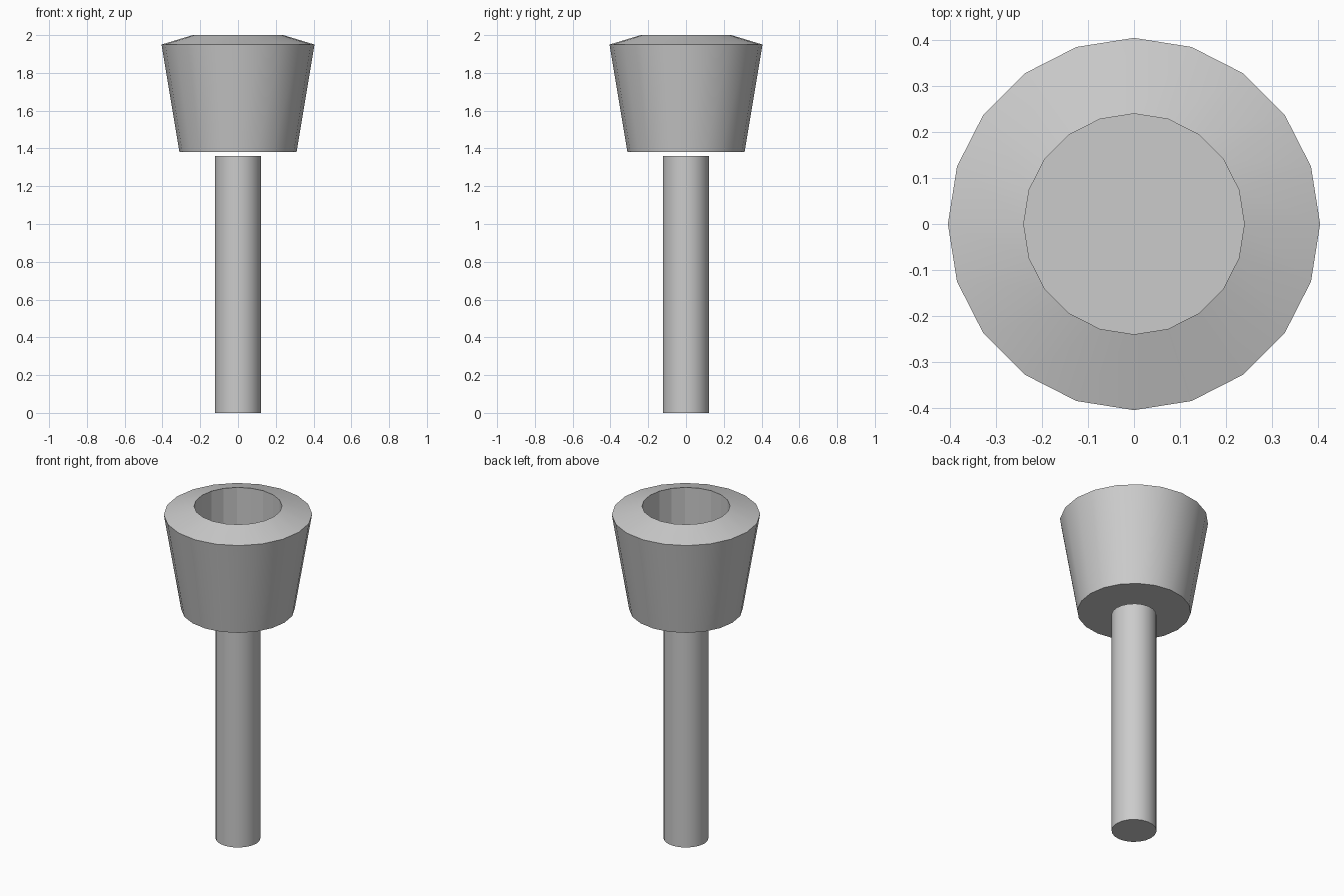
import bpy, bmesh
from math import cos, sin, pi, radians

if "Cube" in bpy.data.objects:
    bpy.data.objects.remove(bpy.data.objects["Cube"])

SIDES = 20


def lathe(name, profile):
    """Revolve (radius, z) points into a solid capped at both ends."""
    bm = bmesh.new()
    rings = [[bm.verts.new((r * cos(2 * pi * i / SIDES), r * sin(2 * pi * i / SIDES), z))
              for i in range(SIDES)] for r, z in profile]
    for a, b in zip(rings, rings[1:]):
        for i in range(SIDES):
            j = (i + 1) % SIDES
            bm.faces.new((a[i], a[j], b[j], b[i]))
    bm.faces.new(rings[0][::-1])
    bm.faces.new(rings[-1])
    bmesh.ops.recalc_face_normals(bm, faces=bm.faces)
    mesh = bpy.data.meshes.new(name)
    bm.to_mesh(mesh)
    bm.free()
    obj = bpy.data.objects.new(name, mesh)
    bpy.context.collection.objects.link(obj)
    bpy.ops.object.select_all(action='DESELECT')
    obj.select_set(True)
    bpy.context.view_layer.objects.active = obj
    bpy.ops.object.shade_smooth_by_angle(angle=radians(30))
    return obj


# Round stem, stopping just short of the head
lathe("stem", [(0.123, 0.0), (0.123, 1.36)])

# Flared head: outer wall, sloped rim, straight bore with a floor
head = lathe("head", [(0.31, 1.38), (0.405, 1.95), (0.24, 2.0), (0.24, 1.45)])

# The bore wall keeps its flat facets
for p in head.data.polygons:
    if all(abs(head.data.vertices[v].co.xy.length - 0.24) < 0.001 for v in p.vertices):
        p.use_smooth = False
